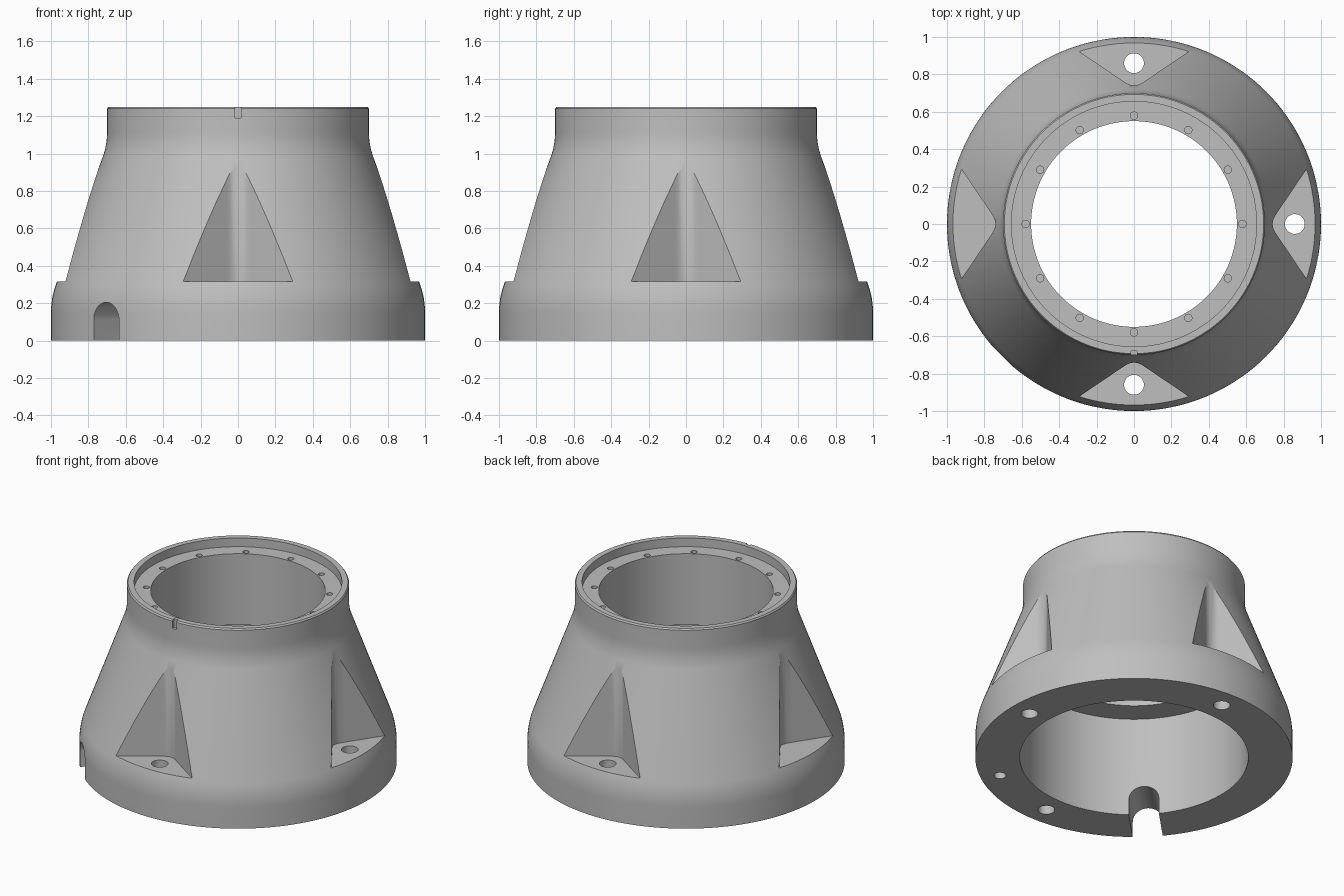
import bpy, bmesh
from math import pi, cos, sin, radians
from mathutils import Matrix, Vector

cube = bpy.data.objects.get("Cube")
if cube:
    bpy.data.objects.remove(cube, do_unlink=True)

SEGMENTS = 144
SLOT_ANGLE = radians(225)

grey = bpy.data.materials.new("cast grey")
grey.use_nodes = True
grey.diffuse_color = (0.52, 0.52, 0.52, 1)
grey.node_tree.nodes["Principled BSDF"].inputs["Base Color"].default_value = grey.diffuse_color


def make_object(name, bm):
    bmesh.ops.recalc_face_normals(bm, faces=bm.faces)
    mesh = bpy.data.meshes.new(name)
    bm.to_mesh(mesh)
    bm.free()
    mesh.materials.append(grey)
    obj = bpy.data.objects.new(name, mesh)
    bpy.context.scene.collection.objects.link(obj)
    return obj


def lathe(name, profile):
    """Closed (radius, height) outline turned about z."""
    bm = bmesh.new()
    verts = [bm.verts.new((r, 0, z)) for r, z in profile]
    edges = [bm.edges.new((v, verts[i - 1])) for i, v in enumerate(verts)]
    bmesh.ops.spin(bm, geom=verts + edges, cent=(0, 0, 0), axis=(0, 0, 1),
                   angle=2 * pi, steps=SEGMENTS, use_merge=True)
    bmesh.ops.remove_doubles(bm, verts=bm.verts, dist=1e-5)
    return make_object(name, bm)


def fillet(before, corner, after, length, steps=8):
    """Rounded corner as points of a quadratic curve."""
    a, c, b = Vector(before), Vector(corner), Vector(after)
    p = c + (a - c).normalized() * length
    q = c + (b - c).normalized() * length
    ts = [i / steps for i in range(steps + 1)]
    return [tuple(p * (1 - t) ** 2 + c * 2 * t * (1 - t) + q * t * t) for t in ts]


def circle(x, y, r, n=32):
    return [(x + r * cos(2 * pi * i / n), y + r * sin(2 * pi * i / n)) for i in range(n)]


def cut(body, points, low, high, matrix):
    """Subtract a prism from the body."""
    bm = bmesh.new()
    face = bm.faces.new([bm.verts.new((x, y, low)) for x, y in points])
    ext = bmesh.ops.extrude_face_region(bm, geom=[face])["geom"]
    bmesh.ops.translate(bm, vec=(0, 0, high - low),
                        verts=[g for g in ext if isinstance(g, bmesh.types.BMVert)])
    bm.transform(matrix)
    cutter = make_object("cutter", bm)
    cutter.hide_render = True
    mod = body.modifiers.new("cut", "BOOLEAN")
    mod.operation = "DIFFERENCE"
    mod.solver = "EXACT"
    mod.object = cutter
    bpy.context.view_layer.objects.active = body
    bpy.ops.object.modifier_apply(modifier=mod.name)
    bpy.data.objects.remove(cutter, do_unlink=True)


def turn(angle):
    return Matrix.Rotation(angle, 4, "Z")


# Turned housing: flared skirt, collar, stepped bore
base, shoulder, neck, top = (1, 0), (1, 0.228), (0.7, 1.045), (0.7, 1.25)
outline = [base]
outline += fillet(base, shoulder, neck, 0.08)
outline += fillet(shoulder, neck, top, 0.07)
outline += [(0.7, 1.24), (0.693, 1.25), (0.655, 1.25), (0.655, 1.19),
            (0.55, 1.19), (0.55, 0.695), (0.72, 0.695), (0.72, 0)]
housing = lathe("flared_housing", outline)

# Four vertical V pockets, each with a bolt hole through the foot
half = [(1.062, 0.5), (0.768, 0.064), (0.755, 0.045), (0.745, 0.024), (0.74, 0)]
pocket = half + [(x, -y) for x, y in half[-2::-1]]
for i in range(4):
    cut(housing, pocket, 0.315, 1.15, turn(i * pi / 2))
    cut(housing, circle(0.86, 0, 0.053), -0.1, 0.5, turn(i * pi / 2))

# Twelve blind screw holes in the upper ledge
for i in range(12):
    cut(housing, circle(0.58, 0, 0.02, 20), 1.1, 1.3, turn(i * pi / 6))

# Alignment groove on the front of the collar
cut(housing, [(0.68, -0.016), (0.8, -0.016), (0.8, 0.016), (0.68, 0.016)],
    1.19, 1.3, turn(-pi / 2))

# Arched cable slot through the skirt wall
arch = [(-0.095, -0.1), (0.095, -0.1)]
arch += [(0.095 * cos(pi * i / 20), 0.11 + 0.095 * sin(pi * i / 20)) for i in range(21)]
radial = Matrix(((0, 0, 1, 0), (1, 0, 0, 0), (0, 1, 0, 0), (0, 0, 0, 1)))
cut(housing, arch, 0.6, 1.1, turn(SLOT_ANGLE) @ radial)

# Cover plate recess beside the slot, with two screw holes
edge = fillet((0.5, 0.32), (0.885, 0.32), (0.885, 0), 0.05)
recess = [(0.6, 0.32)] + edge + [(x, -y) for x, y in reversed(edge)] + [(0.6, -0.32)]
cut(housing, recess, -0.1, 0.04, turn(SLOT_ANGLE))
for side in (-1, 1):
    cut(housing, circle(0.81, side * 0.235, 0.016, 16), -0.1, 0.14, turn(SLOT_ANGLE))

# Round and oval locating holes in the underside
cut(housing, circle(0.875, 0, 0.038), -0.1, 0.12, turn(SLOT_ANGLE + radians(80)))
oval = [(x + (0.022 if x > 0.875 else -0.022), y) for x, y in circle(0.875, 0, 0.038)]
cut(housing, oval, -0.1, 0.12, turn(SLOT_ANGLE - radians(80)))

# Smooth walls with crisp machined edges
bpy.ops.object.select_all(action="DESELECT")
housing.select_set(True)
bpy.context.view_layer.objects.active = housing
bpy.ops.object.shade_smooth_by_angle(angle=radians(25))
